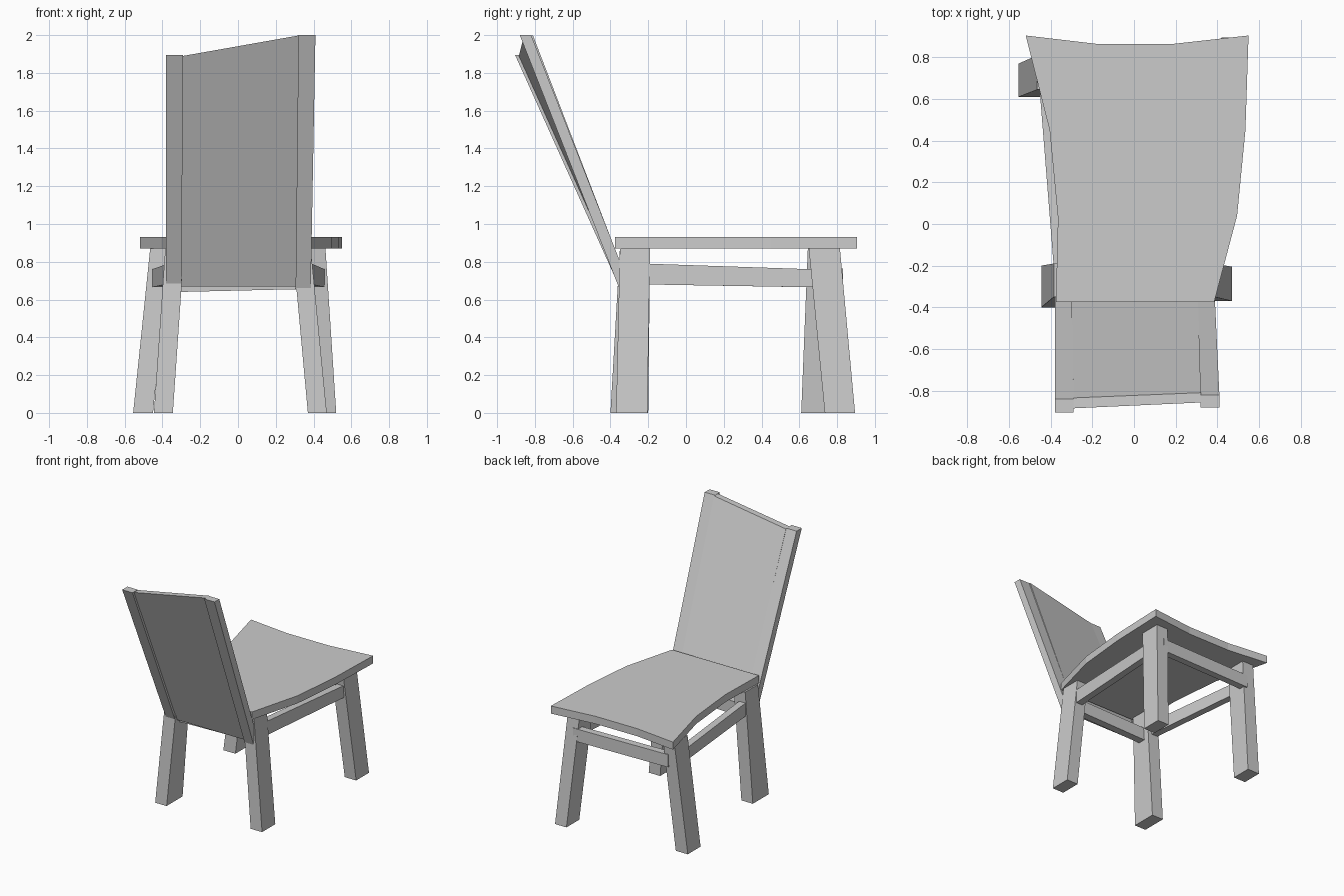
import bpy, bmesh

if "Cube" in bpy.data.objects:
    bpy.data.objects.remove(bpy.data.objects["Cube"])

grey = bpy.data.materials.new("plain grey")
grey.diffuse_color = (0.6, 0.6, 0.6, 1)
grey.use_nodes = True
grey.node_tree.nodes["Principled BSDF"].inputs["Base Color"].default_value = grey.diffuse_color


def prism(name, end_a, end_b):
    """Solid between two matching rings of points."""
    bm = bmesh.new()
    a = [bm.verts.new(p) for p in end_a]
    b = [bm.verts.new(p) for p in end_b]
    n = len(a)
    bm.faces.new(a)
    bm.faces.new(b)
    for i in range(n):
        j = (i + 1) % n
        bm.faces.new((a[i], a[j], b[j], b[i]))
    bmesh.ops.recalc_face_normals(bm, faces=bm.faces)
    mesh = bpy.data.meshes.new(name)
    bm.to_mesh(mesh)
    bm.free()
    mesh.materials.append(grey)
    bpy.context.collection.objects.link(bpy.data.objects.new(name, mesh))


def flat(x0, x1, y0, y1, z0, z1=None):
    """Ring seen from above; z runs from z0 at x0 to z1 at x1."""
    z1 = z0 if z1 is None else z1
    return [(x0, y0, z0), (x1, y0, z1), (x1, y1, z1), (x0, y1, z0)]


def across_x(x, y0, y1, z0, z1):
    return [(x, y0, z0), (x, y1, z0), (x, y1, z1), (x, y0, z1)]


def across_y(y, x0, x1, z0, z1):
    return [(x0, y, z0), (x1, y, z0), (x1, y, z1), (x0, y, z1)]


# Splayed legs: bottom and top (x0, x1, y0, y1)
legs = {
    "front_leg_left": ((-0.555, -0.45, 0.61, 0.77), (-0.465, -0.365, 0.645, 0.81)),
    "front_leg_right": ((0.42, 0.52, 0.735, 0.895), (0.36, 0.463, 0.65, 0.815)),
    "rear_leg_left": ((-0.445, -0.345, -0.40, -0.20), (-0.385, -0.285, -0.35, -0.19)),
    "rear_leg_right": ((0.37, 0.47, -0.37, -0.205), (0.29, 0.385, -0.35, -0.19)),
}
for name, (low, high) in legs.items():
    prism(name, flat(*low, 0), flat(*high, 0.87))

# Seat slab with curved front edge and flaring sides
outline = [(-0.375, -0.375), (0.385, -0.375), (0.495, 0.04), (0.535, 0.45),
           (0.55, 0.905), (0.19, 0.865), (-0.18, 0.865), (-0.52, 0.905),
           (-0.405, 0.45), (-0.365, 0.03)]
prism("seat", [(x, y, 0.87) for x, y in outline], [(x, y, 0.93) for x, y in outline])

# Rails joining the legs
prism("side_rail_left", across_y(-0.21, -0.385, -0.33, 0.68, 0.785),
      across_y(0.67, -0.455, -0.40, 0.665, 0.76))
prism("side_rail_right", across_y(-0.21, 0.335, 0.39, 0.68, 0.79),
      across_y(0.68, 0.405, 0.46, 0.665, 0.76))
prism("front_rail", across_x(-0.41, 0.755, 0.81, 0.665, 0.765),
      across_x(0.41, 0.775, 0.83, 0.665, 0.765))
prism("rear_rail", across_x(-0.32, -0.30, -0.24, 0.64, 0.74),
      across_x(0.32, -0.30, -0.24, 0.655, 0.755))

# Leaning backrest posts and the panel between them
prism("back_post_left", flat(-0.38, -0.30, -0.35, -0.29, 0.66),
      flat(-0.38, -0.29, -0.905, -0.84, 1.895))
prism("back_post_right", flat(0.305, 0.385, -0.35, -0.29, 0.65),
      flat(0.32, 0.41, -0.88, -0.82, 2.0))
prism("back_panel",
      [(-0.30, -0.335, 0.67), (0.306, -0.335, 0.67), (0.306, -0.30, 0.67), (-0.30, -0.30, 0.67)],
      [(-0.29, -0.885, 1.89), (0.321, -0.857, 1.998), (0.321, -0.81, 1.998), (-0.29, -0.835, 1.89)])
